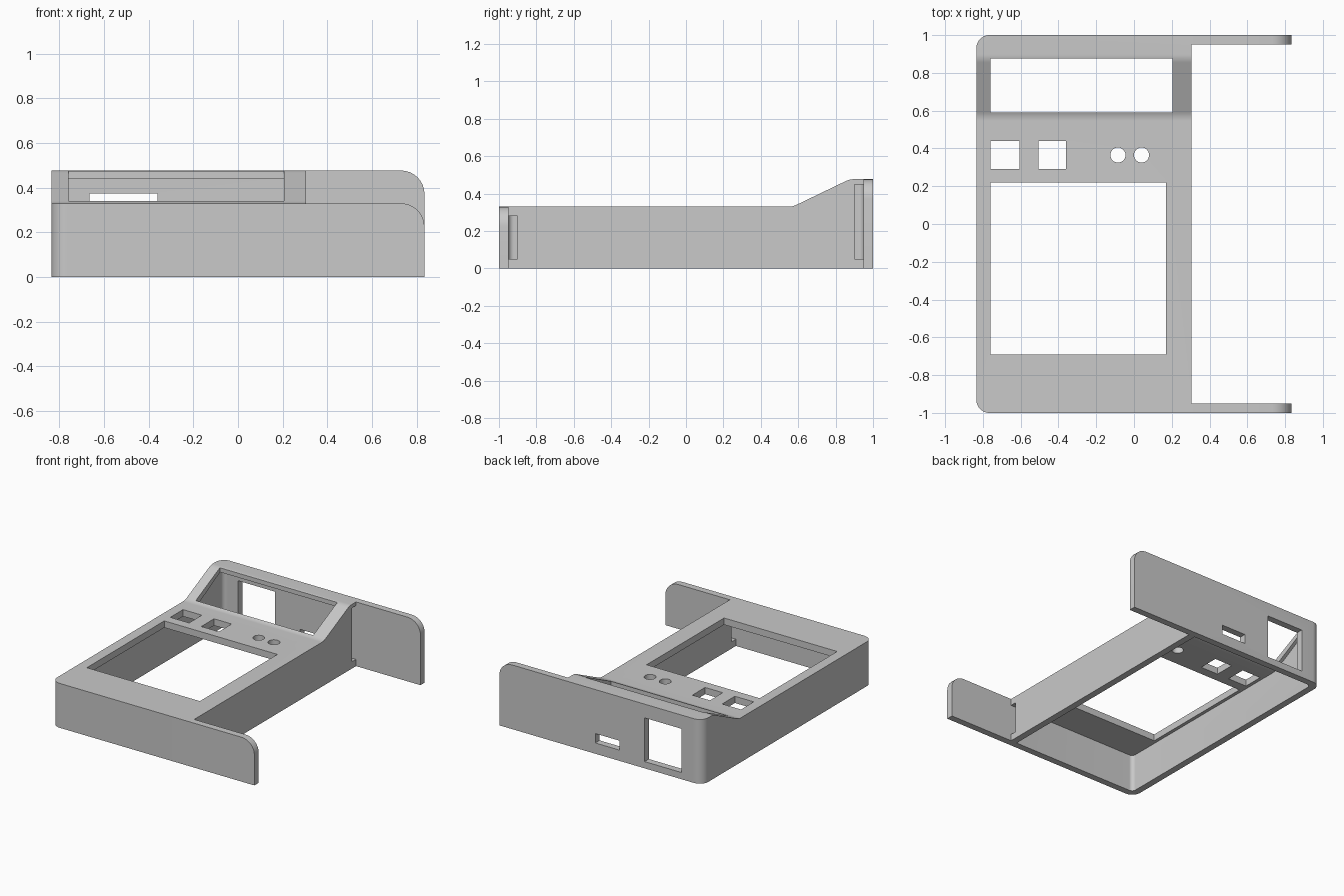
import bpy, bmesh, math
from mathutils import Vector

if "Cube" in bpy.data.objects:
    bpy.data.objects.remove(bpy.data.objects["Cube"])

COLOUR = (0.585, 0.585, 0.585, 1)
grey = bpy.data.materials.new("matte grey plastic")
grey.use_nodes = True
grey.diffuse_color = COLOUR
grey.node_tree.nodes["Principled BSDF"].inputs["Base Color"].default_value = COLOUR


def fillet(points, steps=8):
    """Round the corners of a 2D outline given as (u, v, radius)."""
    out = []
    for i, (u, v, r) in enumerate(points):
        p = Vector((u, v))
        if not r:
            out.append(p)
            continue
        a = (Vector(points[i - 1][:2]) - p).normalized()
        b = (Vector(points[(i + 1) % len(points)][:2]) - p).normalized()
        half = math.acos(a.dot(b)) / 2
        sweep = math.pi - 2 * half
        centre = p + (a + b).normalized() * (r / math.sin(half))
        start = p + a * (r / math.tan(half)) - centre
        end = p + b * (r / math.tan(half)) - centre
        for k in range(steps + 1):
            t = sweep * k / steps
            out.append(centre + (start * math.sin(sweep - t) + end * math.sin(t)) / math.sin(sweep))
    return out


def prism(name, outline, axis, lo, hi, corner=0):
    """Extrude an outline along x, y or z; optionally round its upright edges at the low x end."""
    place = {"x": lambda p, t: (t, p.x, p.y),
             "y": lambda p, t: (p.x, t, p.y),
             "z": lambda p, t: (p.x, p.y, t)}[axis]
    bm = bmesh.new()
    near = [bm.verts.new(place(p, lo)) for p in outline]
    far = [bm.verts.new(place(p, hi)) for p in outline]
    bm.faces.new(near)
    bm.faces.new(far)
    for i in range(len(near)):
        bm.faces.new((near[i - 1], near[i], far[i], far[i - 1]))
    bmesh.ops.recalc_face_normals(bm, faces=bm.faces)
    if corner:
        upright = [e for e in bm.edges
                   if all(abs(v.co.x - lo) < 1e-4 for v in e.verts)
                   and abs(e.verts[0].co.y - e.verts[1].co.y) < 1e-4]
        bmesh.ops.bevel(bm, geom=upright, offset=corner, segments=10, profile=0.5, affect="EDGES")
    mesh = bpy.data.meshes.new(name)
    bm.to_mesh(mesh)
    bm.free()
    mesh.materials.append(grey)
    obj = bpy.data.objects.new(name, mesh)
    bpy.context.collection.objects.link(obj)
    return obj


def box(name, x, y, z):
    rect = [Vector(p) for p in ((x[0], y[0]), (x[1], y[0]), (x[1], y[1]), (x[0], y[1]))]
    return prism(name, rect, "z", *z)


def combine(target, tool, operation):
    mod = target.modifiers.new(operation.lower(), "BOOLEAN")
    mod.object, mod.operation, mod.solver = tool, operation, "EXACT"
    bpy.context.view_layer.objects.active = target
    bpy.ops.object.modifier_apply(modifier=mod.name)
    bpy.data.objects.remove(tool)


LOW, HIGH, WALL = 0.33, 0.477, 0.05
LEFT, RIGHT, END = -0.835, 0.305, 0.835

# Main body: a low deck that ramps up to a raised back
body = prism("enclosure_shell", fillet([
    (-1, 0, 0), (1, 0, 0), (1, HIGH, 0), (0.875, HIGH, 0.1), (0.57, LOW, 0.1), (-1, LOW, 0)]),
    "x", LEFT, RIGHT, corner=0.07)

# Front and back plates reaching past the body
for name, y, top in (("front_plate", -1, LOW), ("back_plate", 1 - WALL, HIGH)):
    plate = prism(name, fillet([(RIGHT - 0.03, 0, 0), (END, 0, 0), (END, top, 0.105), (RIGHT - 0.03, top, 0)]),
                  "y", y, y + WALL)
    combine(body, plate, "UNION")

# Hollow inside, open underneath
cavity = prism("cavity", fillet([
    (WALL - 1, -0.1, 0), (1 - WALL, -0.1, 0), (1 - WALL, 0.45, 0),
    (0.89, 0.45, 0.05), (0.575, LOW - WALL, 0.1), (WALL - 1, LOW - WALL, 0)]),
    "x", LEFT + WALL, RIGHT - WALL, corner=0.03)
combine(body, cavity, "DIFFERENCE")

# Openings: (x range, y range, z range)
deck = (0.2, 0.6)
openings = {
    "main_window": ((-0.76, 0.17), (-0.69, 0.22), deck),
    "sloped_window": ((-0.76, 0.205), (0.59, 0.875), deck),
    "outer_button_hole": ((-0.76, -0.605), (0.29, 0.44), deck),
    "inner_button_hole": ((-0.505, -0.36), (0.29, 0.44), deck),
    "large_back_port": ((-0.665, -0.36), (0.93, 1.1), (0.05, 0.375)),
    "small_back_port": ((-0.155, 0.045), (0.93, 1.1), (0.08, 0.15)),
    "front_cable_slot": ((0.24, 0.33), (-0.95, -0.9), (0.05, 0.28)),
    "back_cable_slot": ((0.24, 0.33), (0.9, 0.95), (0.05, 0.45)),
}
for name, ranges in openings.items():
    combine(body, box(name, *ranges), "DIFFERENCE")

# Two round indicator holes
for x in (-0.085, 0.04):
    ring = [Vector((x + 0.04 * math.cos(k * math.tau / 32), 0.365 + 0.04 * math.sin(k * math.tau / 32)))
            for k in range(32)]
    combine(body, prism("indicator_hole", ring, "z", *deck), "DIFFERENCE")

# Smooth the rounded parts and keep the edges crisp
bpy.ops.object.select_all(action="DESELECT")
body.select_set(True)
bpy.context.view_layer.objects.active = body
bpy.ops.object.shade_smooth_by_angle(angle=math.radians(30))
